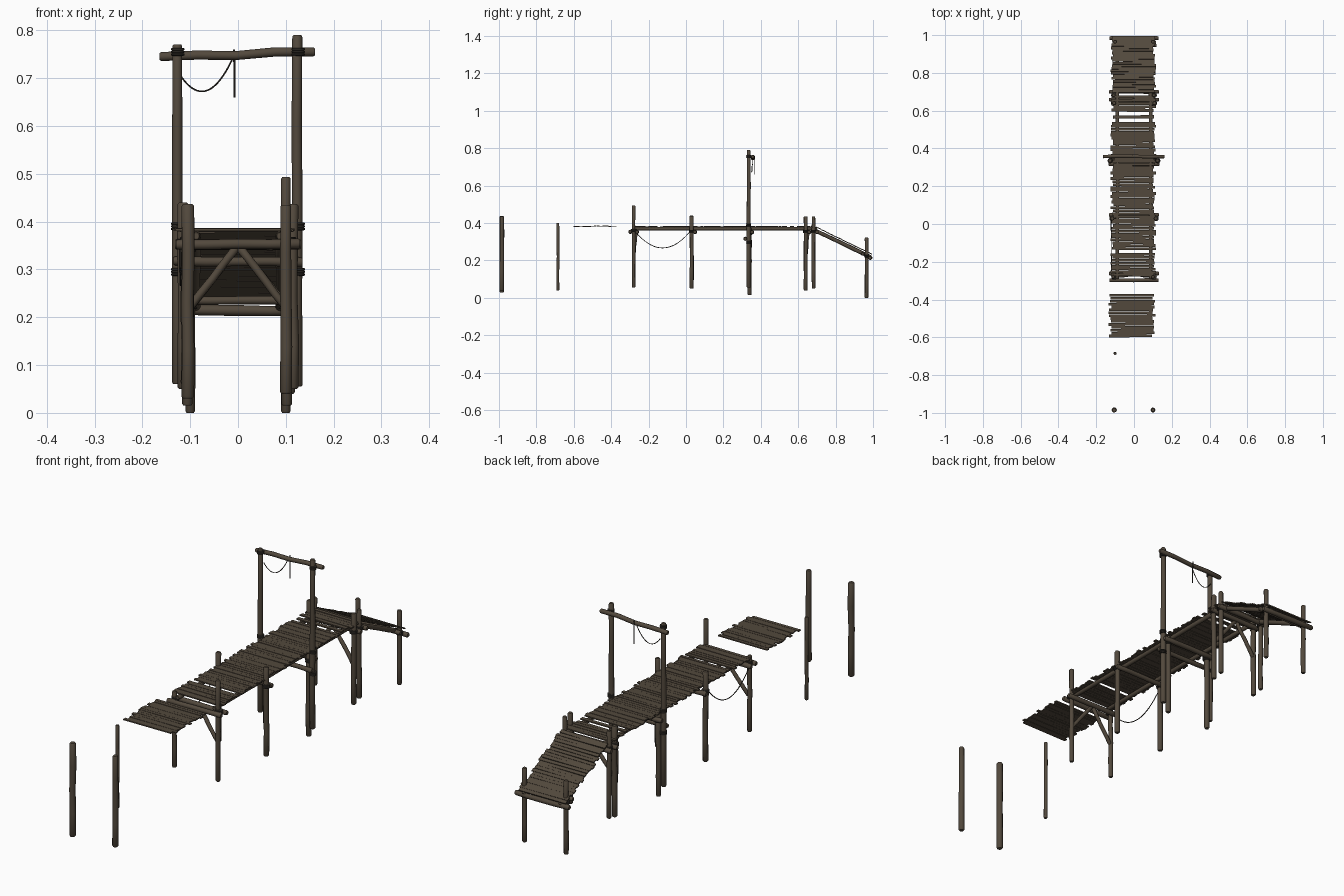
import bpy, bmesh, math, random
from mathutils import Vector, Matrix

random.seed(4)
cube = bpy.data.objects.get("Cube")
if cube:
    bpy.data.objects.remove(cube, do_unlink=True)


def material(name, rgb):
    m = bpy.data.materials.new(name)
    m.use_nodes = True
    m.diffuse_color = (*rgb, 1)
    bsdf = m.node_tree.nodes["Principled BSDF"]
    bsdf.inputs["Base Color"].default_value = (*rgb, 1)
    bsdf.inputs["Roughness"].default_value = 0.9
    return m


WOOD = material("weathered_wood", (0.085, 0.066, 0.046))
ROPE = material("dark_rope", (0.035, 0.03, 0.024))


def finish(name, bm, mat, smooth=True):
    bmesh.ops.recalc_face_normals(bm, faces=bm.faces)
    me = bpy.data.meshes.new(name)
    bm.to_mesh(me)
    bm.free()
    me.materials.append(mat)
    ob = bpy.data.objects.new(name, me)
    bpy.context.scene.collection.objects.link(ob)
    if smooth:
        bpy.ops.object.select_all(action='DESELECT')
        ob.select_set(True)
        bpy.context.view_layer.objects.active = ob
        bpy.ops.object.shade_smooth_by_angle(angle=math.radians(40))
    return ob


def tube(bm, path, radii, sides):
    """Skin a row of rings along a path and cap both ends."""
    rings = []
    for i, p in enumerate(path):
        d = (path[min(i + 1, len(path) - 1)] - path[max(i - 1, 0)]).normalized()
        ref = Vector((0, 1, 0)) if abs(d.y) < 0.8 else Vector((1, 0, 0))
        u = d.cross(ref).normalized()
        v = d.cross(u)
        rings.append([bm.verts.new(p + radii[i] * (u * math.cos(a) + v * math.sin(a)))
                      for a in (math.tau * k / sides for k in range(sides))])
    for a, b in zip(rings, rings[1:]):
        for k in range(sides):
            j = (k + 1) % sides
            bm.faces.new((a[k], a[j], b[j], b[k]))
    bm.faces.new(rings[0])
    bm.faces.new(rings[-1])


def log(name, p, q, r, wobble=0.0015):
    """Slightly crooked round timber with chamfered ends."""
    p, q = Vector(p), Vector(q)
    c = 0.35 * r / (q - p).length
    path, radii = [], []
    for t in (0, c, 0.25, 0.5, 0.75, 1 - c, 1):
        inner = 0.1 < t < 0.9
        off = Vector([random.uniform(-wobble, wobble) * inner for _ in range(3)])
        path.append(p.lerp(q, t) + off)
        radii.append(r * (0.75 if t in (0, 1) else random.uniform(0.94, 1.04)))
    bm = bmesh.new()
    tube(bm, path, radii, 10)
    return finish(name, bm, WOOD)


def rope(name, p, q, sag, r=0.0017):
    p, q = Vector(p), Vector(q)
    path = [p.lerp(q, i / 20) - Vector((0, 0, 4 * sag * (i / 20) * (1 - i / 20)))
            for i in range(21)]
    bm = bmesh.new()
    tube(bm, path, [r] * 21, 6)
    return finish(name, bm, ROPE)


def lashing(name, x, y, z, r, turns=3):
    """Stack of rope turns around a post."""
    bm = bmesh.new()
    h = 0.0055
    for i in range(turns):
        zc = z + (i - (turns - 1) / 2) * h
        path = [Vector((x, y, zc + s * h)) for s in (-0.5, -0.25, 0.25, 0.5)]
        tube(bm, path, [r - 0.001, r + 0.002, r + 0.002, r - 0.001], 10)
    return finish(name, bm, ROPE)


def planks(name, start, end, pitch, x0, x1, skip=0.0):
    """Row of uneven boards laid from start to end, both given as (y, z)."""
    a, b = Vector((0, *start)), Vector((0, *end))
    d = b - a
    n = round(d.length / pitch)
    tilt = Matrix.Rotation(math.atan2(d.z, d.y), 4, 'X')
    bm = bmesh.new()
    for i in range(n):
        if random.random() < skip:
            continue
        l, r = x0 + random.uniform(-.008, .01), x1 + random.uniform(-.01, .008)
        c = a.lerp(b, (i + 0.5) / n) + Vector(((l + r) / 2, 0, random.uniform(-.001, .001)))
        size = (r - l, pitch * random.uniform(.84, .99), 0.005)
        turn = Matrix.Rotation(random.uniform(-.012, .012), 4, 'Z')
        bmesh.ops.create_cube(bm, size=1, matrix=Matrix.Translation(c) @ tilt @ turn
                              @ Matrix.Diagonal((*size, 1)))
    return finish(name, bm, WOOD, False)


# Posts: name, x, y, bottom, top, radius
posts = [
    ("far_post_right", -.105, -.985, .03, .437, .013),
    ("far_post_left", .1, -.985, .04, .435, .012),
    ("lone_post", -.1, -.685, .04, .4, .008),
    ("front_post_right", -.11, -.28, .06, .39, .01),
    ("front_post_left", .1, -.28, .055, .493, .01),
    ("middle_post_right", -.115, .03, .05, .44, .011),
    ("middle_post_left", .115, .03, .05, .437, .011),
    ("gate_post_right", -.127, .335, .06, .77, .011),
    ("gate_post_left", .124, .335, .055, .79, .011),
    ("gate_short_post_right", -.106, .34, .015, .375, .011),
    ("gate_short_post_left", .102, .34, .015, .375, .011),
    ("back_post_right", -.105, .64, .04, .435, .011),
    ("back_post_left", .108, .64, .04, .435, .011),
    ("ramp_top_post_right", -.108, .682, .05, .43, .01),
    ("ramp_top_post_left", .105, .682, .05, .435, .01),
    ("ramp_foot_post_right", -.1, .965, 0, .32, .01),
    ("ramp_foot_post_left", .1, .965, 0, .322, .01),
]
for name, x, y, lo, hi, r in posts:
    log(name, (x, y, lo), (x, y, hi), r)

# Gate beam with hanging ropes
log("gate_beam", (-.164, .357, .745), (.161, .357, .755), .0095, .003)
rope("gate_rope_swag", (-.12, .348, .705), (-.008, .357, .748), .052)
rope("gate_rope_tail", (-.008, .367, .76), (-.007, .367, .66), 0, .0022)
rope("side_rope_swag", (-.118, -.28, .365), (-.122, .03, .365), .098, .002)

# Cross beams under the deck
for y, side in ((-.28, 1), (.03, 1), (.335, 1), (.64, 1), (.682, 1)):
    log("cross_beam", (-.132, y + side * .018, .352), (.132, y + side * .018, .352), .0105)
log("front_cross_beam", (-.13, -.298, .352), (.13, -.298, .354), .0105)
log("gate_lower_beam", (-.135, .317, .318), (.135, .317, .315), .01)
log("ramp_foot_beam", (-.13, .984, .216), (.13, .984, .214), .011)
log("ramp_foot_beam_inner", (-.12, .945, .235), (.12, .945, .235), .009)

# Long stringers and diagonal braces
for s, word in ((-1, "right"), (1, "left")):
    log("deck_stringer_" + word, (s * .088, -.29, .37), (s * .088, .7, .37), .0095)
    log("ramp_stringer_" + word, (s * .088, .675, .368), (s * .088, .99, .217), .0105)
    for y in (-.28, .64):
        log("brace_" + word, (s * .105, y, .215), (s * .004, y + .012, .345), .0085)

# Decking
planks("floating_deck", (-.6, .383), (-.37, .383), .0155, -.128, .105, .03)
planks("main_deck", (-.277, .382), (.54, .382), .0155, -.118, .11, .03)
planks("back_deck", (.558, .382), (.7, .382), .0175, -.115, .11, .12)
planks("ramp_deck", (.695, .379), (.995, .233), .0155, -.118, .11, .03)

# Rope lashings at the joints
for s in (-1, 1):
    for x, y, z, r in ((.105, -.28, .36, .014), (.115, .03, .355, .014),
                       (.126, .335, .39, .0125), (.126, .335, .295, .0125),
                       (.126, .335, .755, .0125), (.104, .34, .345, .014),
                       (.107, .64, .355, .0135), (.107, .682, .355, .0125),
                       (.1, .965, .225, .0125)):
        lashing("lashing", s * x, y, z, r)
